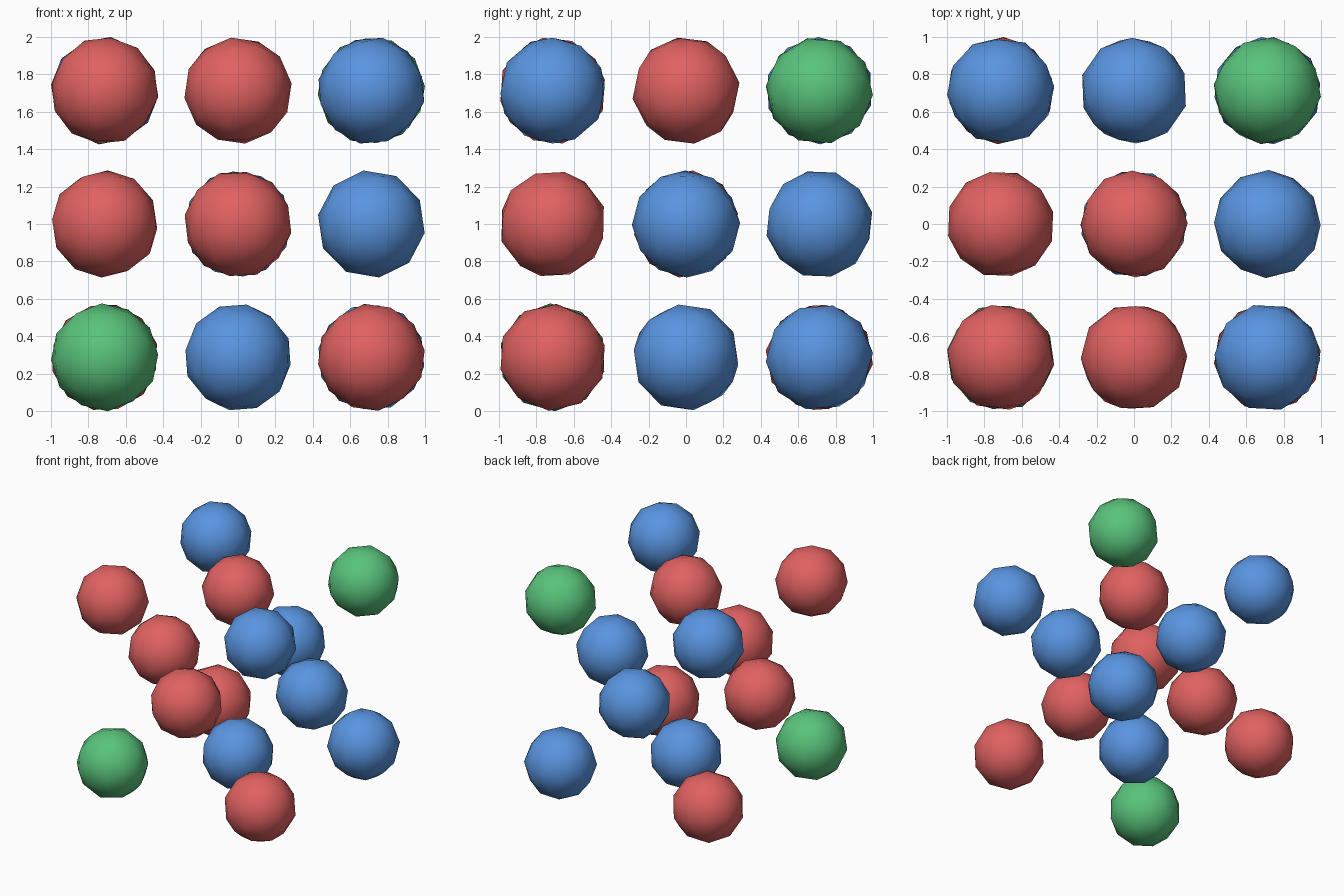
import bpy
import math
import random

if "Cube" in bpy.data.objects:
    bpy.data.objects.remove(bpy.data.objects["Cube"])

random.seed(4)
SPACING = 0.713   # centre to outer layer
RADIUS = 0.289


def material(name, rgb):
    m = bpy.data.materials.new(name)
    m.diffuse_color = (*rgb, 1)
    m.use_nodes = True
    m.node_tree.nodes["Principled BSDF"].inputs["Base Color"].default_value = m.diffuse_color
    return m


RED = material("red", (0.75, 0.12, 0.12))
BLUE = material("blue", (0.10, 0.30, 0.75))
GREEN = material("green", (0.10, 0.55, 0.20))


def ball(name, cell, mat):
    # low-poly ball, smooth shaded, each turned at its own angle
    turn = [random.uniform(0, math.tau) for _ in range(3)]
    x, y, z = (SPACING * c for c in cell)
    bpy.ops.mesh.primitive_ico_sphere_add(subdivisions=2, radius=RADIUS,
                                          location=(x, y, z + 1), rotation=turn)
    bpy.ops.object.shade_smooth()
    ob = bpy.context.object
    ob.name = name
    ob.data.materials.append(mat)


# Balls at the cube corners
corners = {
    (-1, -1, -1): GREEN, (1, -1, -1): RED, (-1, 1, -1): RED, (1, 1, -1): BLUE,
    (-1, -1, 1): RED, (1, -1, 1): BLUE, (-1, 1, 1): BLUE, (1, 1, 1): GREEN,
}
for i, (cell, mat) in enumerate(corners.items(), 1):
    ball(f"corner_ball_{i}", cell, mat)

# Balls at the centres of the cube faces
faces = {
    "front": ((0, -1, 0), RED), "back": ((0, 1, 0), BLUE),
    "left": ((-1, 0, 0), RED), "right": ((1, 0, 0), BLUE),
    "top": ((0, 0, 1), RED), "bottom": ((0, 0, -1), BLUE),
}
for side, (cell, mat) in faces.items():
    ball(f"{side}_face_ball", cell, mat)
